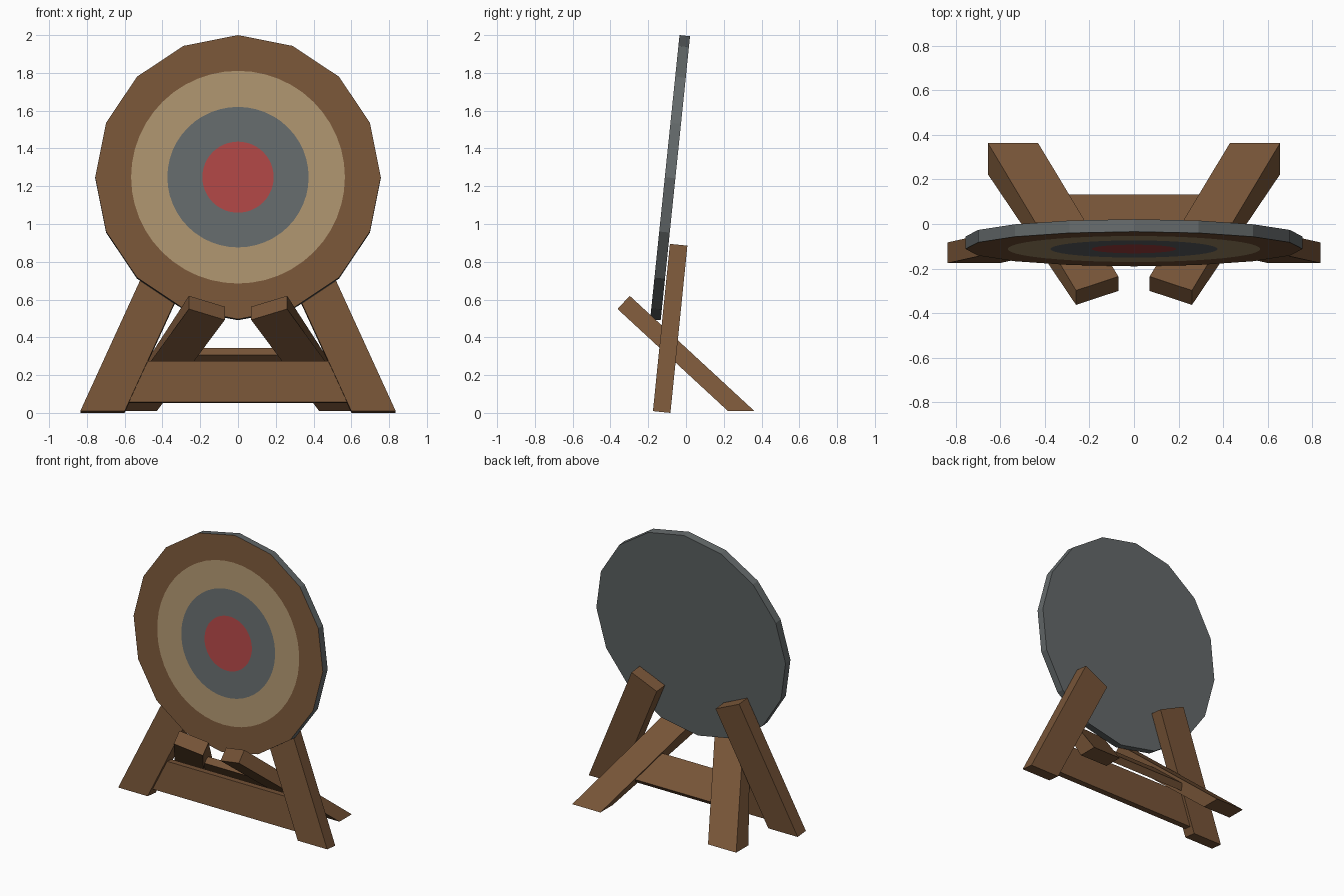
import bpy, bmesh
from math import sin, cos, pi, radians, atan2
from mathutils import Vector

if "Cube" in bpy.data.objects:
    bpy.data.objects.remove(bpy.data.objects["Cube"])


def material(name, rgb):
    m = bpy.data.materials.new(name)
    m.diffuse_color = (*rgb, 1)
    m.use_nodes = True
    m.node_tree.nodes["Principled BSDF"].inputs["Base Color"].default_value = m.diffuse_color
    return m


wood = material("brown wood", (0.185, 0.090, 0.039))
tan = material("tan straw", (0.405, 0.285, 0.152))
grey = material("slate grey", (0.127, 0.142, 0.145))
red = material("bullseye red", (0.42, 0.060, 0.058))


def finish(bm, name, mats, mirror=False):
    bmesh.ops.recalc_face_normals(bm, faces=bm.faces)
    me = bpy.data.meshes.new(name)
    bm.to_mesh(me)
    bm.free()
    for m in mats:
        me.materials.append(m)
    ob = bpy.data.objects.new(name, me)
    bpy.context.collection.objects.link(ob)
    if mirror:
        ob.modifiers.new("mirror", 'MIRROR')
    return ob


def frame(origin, v, w):
    """Returns a mapping from plank coordinates (across, along, depth) to world."""
    o, v, w = Vector(origin), Vector(v), Vector(w)
    return lambda u, a, d: Vector((u, 0, 0)) + o + v * a + w * d


def plank(name, place, near, far, d0, d1, mirror=False):
    bm = bmesh.new()
    a = [bm.verts.new(place(u, v, d0)) for u, v in near]
    b = [bm.verts.new(place(u, v, d1)) for u, v in far]
    bm.faces.new(a)
    bm.faces.new(b[::-1])
    n = len(a)
    for i in range(n):
        j = (i + 1) % n
        bm.faces.new((a[i], b[i], b[j], a[j]))
    return finish(bm, name, [wood], mirror)


def bar(name, place, w0, v0, w1, v1, d0, d1):
    outline = [(-w0, v0), (w0, v0), (w1, v1), (-w1, v1)]
    plank(name, place, outline, outline, d0, d1)


# Front A-frame, leaning back slightly
t = radians(5.8)
front = frame((0, -0.175, 0.0094), (0, sin(t), cos(t)), (0, cos(t), -sin(t)))
leg = [(0.60, 0), (0.835, 0), (0.43, 0.89), (0.235, 0.80)]
plank("front_leg", front, leg, leg, 0, 0.093, True)
bar("front_crossbar", front, 0.60, 0.05, 0.50, 0.27, 0.02, 0.072)

# Rear A-frame, leaning forward under the target, feet cut level
a = atan2(0.66, 0.61)
rear = frame((0, 0.363, 0.009), (0, -sin(a), cos(a)), (0, -cos(a), -sin(a)))
upper = [(0.43, 0), (0.655, 0), (0.26, 0.90), (0.07, 0.815)]
lower = [(0.43, 0.103), (0.655, 0.103), (0.26, 0.90), (0.07, 0.815)]
plank("rear_leg", rear, upper, lower, 0, 0.095, True)
bar("rear_crossbar", rear, 0.335, 0.292, 0.235, 0.518, 0.0225, 0.0725)

# Sixteen-sided target disc with coloured rings on the front
R, SUB = 0.756, 3
t = radians(5.9)
disc = frame((0, -0.112, 1.248), (0, sin(t), cos(t)), (0, cos(t), -sin(t)))
corners = [Vector((R * sin(i * pi / 8), R * cos(i * pi / 8))) for i in range(16)]
rim = [corners[i].lerp(corners[(i + 1) % 16], k / SUB)
       for i in range(16) for k in range(SUB)]
N = len(rim)

bm = bmesh.new()


def loop(points, depth):
    return [bm.verts.new(disc(p.x, p.y, depth)) for p in points]


def circle(r):
    return loop([Vector((r * sin(2 * pi * i / N), r * cos(2 * pi * i / N)))
                 for i in range(N)], 0)


loops = [circle(0.189), circle(0.374), circle(0.566), loop(rim, 0), loop(rim, 0.056)]
bm.faces.new(loops[0]).material_index = 3
for k, mat in enumerate((2, 1, 0, 2)):
    for i in range(N):
        j = (i + 1) % N
        f = bm.faces.new((loops[k][i], loops[k][j], loops[k + 1][j], loops[k + 1][i]))
        f.material_index = mat
bm.faces.new(loops[4]).material_index = 2
finish(bm, "target_disc", [wood, tan, grey, red])
